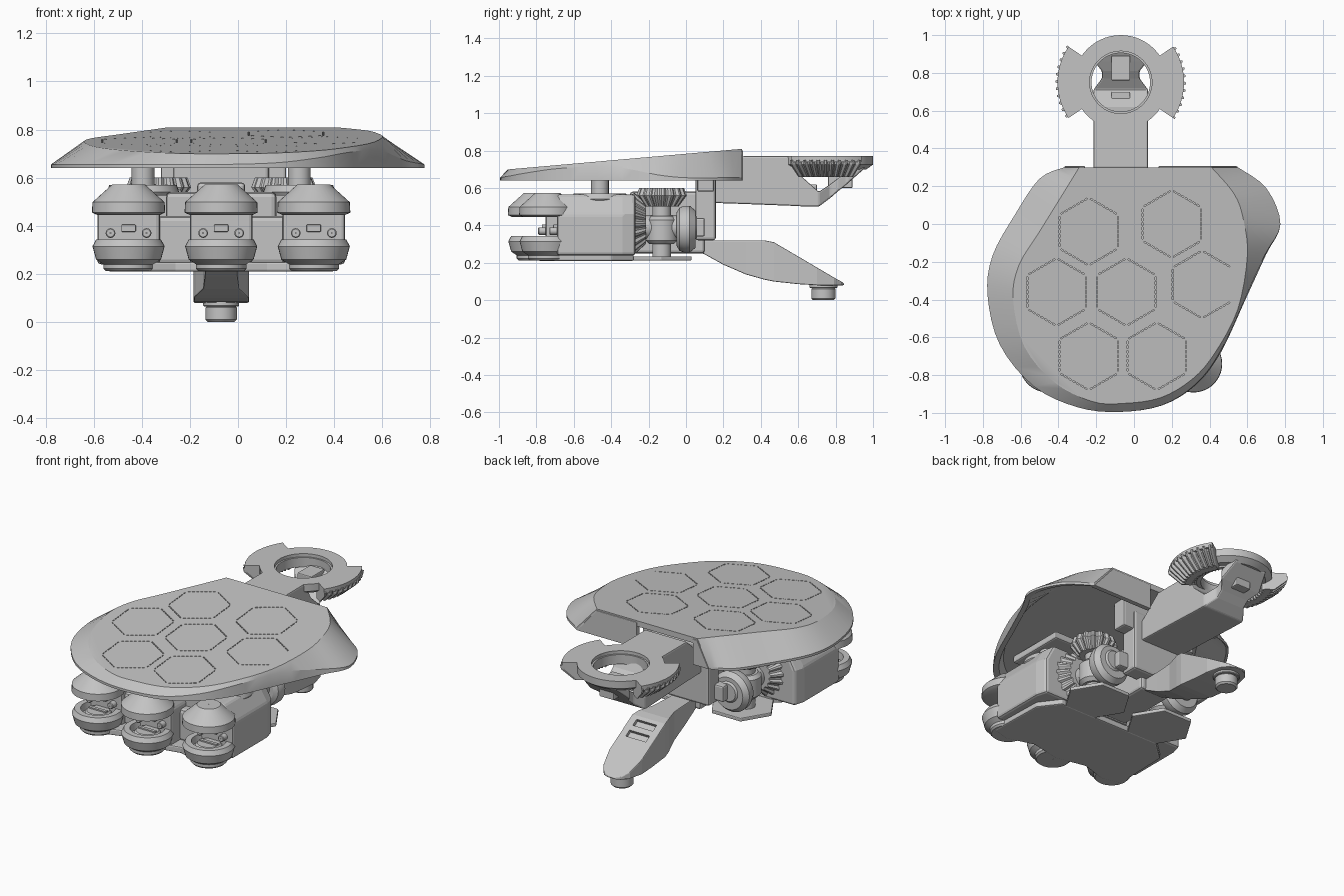
import bpy, bmesh, math
from mathutils import Vector, Matrix

cube = bpy.data.objects.get("Cube")
if cube:
    bpy.data.objects.remove(cube, do_unlink=True)

GREY = (0.55, 0.55, 0.55, 1)
mat = bpy.data.materials.new("machine_grey")
mat.use_nodes = True
mat.diffuse_color = GREY
mat.node_tree.nodes["Principled BSDF"].inputs["Base Color"].default_value = GREY
MID = -0.07  # centre line of the mechanism


def finish(name, bm, bevel=0, smooth=False):
    bmesh.ops.recalc_face_normals(bm, faces=bm.faces)
    mesh = bpy.data.meshes.new(name)
    bm.to_mesh(mesh)
    bm.free()
    mesh.materials.append(mat)
    ob = bpy.data.objects.new(name, mesh)
    bpy.context.collection.objects.link(ob)
    if bevel:
        mod = ob.modifiers.new("edge", 'BEVEL')
        mod.width, mod.segments, mod.limit_method = bevel, 2, 'ANGLE'
    if smooth:
        bpy.ops.object.select_all(action='DESELECT')
        ob.select_set(True)
        bpy.context.view_layer.objects.active = ob
        bpy.ops.object.shade_smooth_by_angle(angle=math.radians(30))
    return ob


def loft(name, rings, bevel=0):
    """Skin a list of equal rings and cap both ends."""
    bm = bmesh.new()
    vs = [[bm.verts.new(p) for p in ring] for ring in rings]
    n = len(vs[0])
    for a, b in zip(vs, vs[1:]):
        for i in range(n):
            j = (i + 1) % n
            bm.faces.new((a[i], a[j], b[j], b[i]))
    bm.faces.new(vs[0])
    bm.faces.new(vs[-1])
    return finish(name, bm, bevel)


def box(name, x, y, z, bevel=0.01):
    return loft(name, [[(x[0], y[0], k), (x[1], y[0], k), (x[1], y[1], k), (x[0], y[1], k)] for k in z], bevel)


def plate(name, pts, z0, z1, bevel=0.008):
    return loft(name, [[(x, y, z) for x, y in pts] for z in (z0, z1)], bevel)


def limb(name, stations, bevel=0.012):
    """Box-section limb along y: (y, half width, top, bottom)."""
    return loft(name, [[(MID - w, y, b), (MID + w, y, b), (MID + w, y, t), (MID - w, y, t)]
                       for y, w, t, b in stations], bevel)


def turn(name, profile, loc, axis='Z', n=40, teeth=1.0, arc=None):
    """Spin a closed (radius, height) profile, optionally with teeth or over an arc."""
    bm = bmesh.new()
    a0, a1 = arc or (0, math.tau)
    cols = []
    for i in range(n + (1 if arc else 0)):
        a = a0 + (a1 - a0) * i / n
        k = teeth if i % 4 > 1 else 1
        cols.append([bm.verts.new((r * k * math.cos(a), r * k * math.sin(a), h)) for r, h in profile])
    m = len(profile)
    pairs = list(zip(cols, cols[1:])) + ([] if arc else [(cols[-1], cols[0])])
    for a, b in pairs:
        for i in range(m):
            j = (i + 1) % m
            bm.faces.new((a[i], a[j], b[j], b[i]))
    if arc:
        bm.faces.new(cols[0])
        bm.faces.new(cols[-1])
    rot = {'Z': Matrix(), 'Y': Matrix.Rotation(-math.pi / 2, 4, 'X')}[axis]
    bmesh.ops.transform(bm, matrix=Matrix.Translation(loc) @ rot, verts=bm.verts)
    return finish(name, bm, 0, teeth == 1.0)


def drum(name, r, h0, h1, loc, axis='Z', c=0.01):
    return turn(name, [(0.002, h0), (r - c, h0), (r, h0 + c), (r, h1 - c), (r - c, h1), (0.002, h1)], loc, axis)


def cut(ob, cutter):
    cutter.hide_render = True
    cutter.hide_set(True)
    mod = ob.modifiers.new("cut", 'BOOLEAN')
    mod.operation, mod.solver, mod.object = 'DIFFERENCE', 'EXACT', cutter


def top_z(y):
    return 0.783 + 0.088 * y


def spline(pts, steps=4):
    p = [Vector(q) for q in [pts[0]] + pts + [pts[-1]]]
    out = []
    for a, b, c, d in zip(p, p[1:], p[2:], p[3:]):
        for s in range(steps):
            t = s / steps
            out.append(b + (c - a) * (t / 2) + (2 * a - 5 * b + 4 * c - d) * (t * t / 2)
                       + (3 * b - a - 3 * c + d) * (t ** 3 / 2))
    return out + [p[-1]]


# Hollow shield: (rim x, rim y, crown x, crown y, crease rise)
STATIONS = [(-.37, .3, -.29, .3, 0), (-.5, .24, -.37, .17, 0), (-.63, .05, -.5, -.04, 0),
            (-.75, -.17, -.61, -.22, 0), (-.775, -.38, -.64, -.4, 0), (-.71, -.64, -.58, -.65, 0),
            (-.53, -.86, -.42, -.84, 0), (-.3, -.97, -.22, -.94, 0), (-.08, -.995, -.06, -.95, 0),
            (.15, -.96, .14, -.92, .005), (.33, -.85, .31, -.82, .02), (.46, -.68, .43, -.68, .035),
            (.59, -.4, .55, -.45, .04), (.7, -.16, .6, -.17, .01), (.775, 0, .58, .02, 0),
            (.7, .19, .53, .16, 0), (.55, .3, .41, .3, 0)]
bm = bmesh.new()
strips = []
for ox, oy, ix, iy, rise in spline(STATIONS):
    rim, crown = Vector((ox, oy, 0.64)), Vector((ix, iy, top_z(iy)))
    lip = Vector((ox, oy, 0.655)).lerp(crown, rise * 6) + Vector((0, 0, rise))
    under = Vector((ix * 0.97, iy * 0.97 + 0.009, top_z(iy) - 0.035))
    foot = Vector((ox * 0.965, oy * 0.965 + 0.01, 0.64))
    strips.append([bm.verts.new(v) for v in (rim, lip, crown, under, foot)])
for a, b in zip(strips, strips[1:]):
    for i, j in ((0, 1), (1, 2), (3, 4), (4, 0)):
        bm.faces.new((a[i], b[i], b[j], a[j]))
bm.faces.new([s[2] for s in strips])
bm.faces.new([s[3] for s in strips])
for s in (strips[0], strips[-1]):
    bm.faces.new(s)
bm.faces.new((strips[0][2], strips[-1][2], strips[-1][3], strips[0][3]))
shield = finish("shield", bm, 0, True)

# Rear walls of the shield, leaving a gap for the arm
for label, wall in (("left", [(.13, .64), (.55, .64), (.41, .8), (.13, .8)]),
                    ("right", [(-.37, .64), (-.26, .64), (-.26, .8), (-.29, .8)])):
    loft(label + "_rear_wall", [[(x, y, z) for x, z in wall] for y in (.275, .306)], 0.004)

# Broken-line hexagon grooves on the crown
bm = bmesh.new()
for cx, cy in ((-.24, -.04), (.2, 0), (-.41, -.36), (-.04, -.36), (.36, -.32), (-.24, -.7), (.12, -.7)):
    for k in range(6):
        a = math.radians(60 * k)
        for t in range(-3, 4):
            pos = Vector((cx, cy, 0)) + Matrix.Rotation(a, 3, 'Z') @ Vector((0.155, t * 0.024, 0))
            if pos.x > 0.5 or pos.x < -0.57:
                continue
            m = Matrix.Translation((pos.x, pos.y, top_z(pos.y))) @ Matrix.Rotation(a, 4, 'Z')
            bmesh.ops.create_cube(bm, size=1, matrix=m @ Matrix.Diagonal((0.006, 0.015, 0.03, 1)))
cut(shield, finish("groove_cutter", bm))

# Three finger sockets with conical caps, cups and slotted screws
for label, x, y in (("right", -.455, -.74), ("middle", MID, -.8), ("left", .315, -.74)):
    turn(label + "_cap", [(.002, .572), (.068, .572), (.15, .498), (.152, .455), (.13, .445), (.002, .445)], (x, y, 0))
    turn(label + "_cup", [(.002, .24), (.105, .24), (.135, .26), (.15, .315), (.135, .343), (.1, .343), (.095, .3), (.002, .3)],
         (x, y, 0))
    drum(label + "_screw", 0.075, 0.3, 0.33, (x, y, 0))
    box(label + "_screw_slot_bar", (x - .06, x + .06), (y - .01, y + .01), (.32, .338), 0)
    loft(label + "_socket_body", [[(x + w * s, k, z) for w, z in ((-1, .24), (1, .24), (1, .46), (.5, .565), (-.5, .565), (-1, .46))]
                                  for k, s in ((y + .05, .13), (-.34, .13), (-.27, .11))], 0.015)
    for s in (-1, 1):
        drum(label + "_guide_pin", 0.02, -.02, .06, (x + s * .075, y + .03, .37), 'Y', 0.004)
    box(label + "_key", (x - .03, x + .03), (y + .03, y + .07), (.375, .405), 0.004)
    drum(label + "_lobe", 0.105, 0.212, 0.25, (x, y, 0))
plate("base_plate", [(-.54, -.76), (-.42, -.79), (-.26, -.74), (-.07, -.78), (.12, -.74), (.29, -.79), (.4, -.76),
                     (.39, -.4), (.3, -.28), (-.4, -.28), (-.53, -.4)], 0.21, 0.25)
box("palm_block", (-.5, .36), (-.66, -.3), (.24, .44), 0.02)
box("palm_bridge", (-.3, .16), (-.6, -.25), (.42, .54), 0.02)

# Spine, wrist and shield mounts
box("spine", (-.17, .03), (-.3, .1), (.25, .58), 0.015)
box("wrist_block", (-.27, .13), (.05, .16), (.32, .7), 0.015)
box("wrist_crown", (-.32, .2), (.06, .15), (.58, .76), 0.01)
box("shield_web", (-.45, .33), (-.68, -.3), (.645, .69), 0.01)
for side, label in ((-1, "right"), (1, "left")):
    x = MID + side * 0.325
    drum(label + "_mount_post", 0.047, .55, .72, (x, -.46, 0), 'Z', .004)
    turn(label + "_mount_flange", [(.002, .525), (.14, .525), (.15, .54), (.14, .57), (.002, .57)], (x, -.46, 0))

# Bevel-gear differentials either side of the spine, on hexagonal feet
for side in (-1, 1):
    x = MID + side * 0.26
    turn("crown_gear", [(.03, .6), (.12, .6), (.135, .56), (.09, .5), (.03, .5)], (x, -.13, 0), 'Z', 64, .9)
    turn("front_gear", [(.03, -.3), (.15, -.3), (.165, -.275), (.11, -.215), (.03, -.215)], (x, 0, .41), 'Y', 72, .9)
    turn("rear_wheel", [(.002, -.05), (.09, -.05), (.115, -.035), (.125, -.01), (.125, .02), (.1, .05), (.002, .05)],
         (x, 0, .38), 'Y')
    drum("cross_shaft", 0.065, -.3, .06, (x, 0, .39), 'Y')
    drum("upright_shaft", 0.05, .22, .6, (x, -.13, 0))
    drum("hub", 0.085, .3, .45, (x, -.13, 0), 'Z', 0.02)
    box("axle_bracket", (min(x, MID), max(x, MID)), (.03, .1), (.34, .44))
    foot = [(MID + side * .23 + .2 * math.cos(k * math.pi / 3), -.135 + .19 * math.sin(k * math.pi / 3)) for k in range(6)]
    plate("hex_foot", foot, 0.212, 0.235, 0.005)

# Upper arm with open ring and toothed sectors
limb("arm", [(.15, .145, .64, .52), (.3, .145, .77, .515), (.56, .145, .77, .505), (.62, .145, .66, .502),
             (.71, .145, .58, .5), (.77, .1, .62, .545), (.81, .1, .65, .58), (.86, .14, .68, .62), (.955, .11, .735, .705)], 0.008)
ring_at = (MID, 0.75, 0)
turn("ring", [(.165, .77), (.25, .77), (.25, .725), (.215, .7), (.165, .7)], ring_at, n=56)
turn("ring_lip", [(.155, .75), (.18, .75), (.18, .69), (.155, .69)], ring_at, n=56)
for a in (0, math.pi):
    span = (a - 0.6, a + 0.6)
    turn("sector_rim", [(.23, .77), (.335, .77), (.335, .74), (.23, .74)], ring_at, n=20, arc=span)
    turn("sector_teeth", [(.21, .75), (.345, .75), (.34, .725), (.265, .66), (.21, .66)], ring_at, n=42, teeth=.93, arc=span)
box("ring_pin_block", (MID - .05, MID + .05), (.76, .89), (.6, .71), 0.006)
box("ring_tab", (MID - .05, MID + .05), (.64, .7), (.56, .62), 0.006)

# Thumb with slotted back and round tip
thumb = limb("thumb", [(0, .06, .32, .285), (.1, .065, .32, .245), (.2, .068, .32, .19), (.32, .075, .32, .138),
                       (.42, .105, .32, .11), (.47, .115, .31, .1), (.6, .115, .234, .086), (.7, .115, .175, .08),
                       (.79, .092, .122, .08), (.83, .06, .1, .08), (.845, .025, .09, .08)])
bm = bmesh.new()
for y in (.51, .58):
    place = Matrix.Translation((MID, y, .31 - (y - .47) * .587)) @ Matrix.Rotation(-.53, 4, 'X')
    bmesh.ops.create_cube(bm, size=1, matrix=place @ Matrix.Diagonal((.14, .045, .04, 1)))
cut(thumb, finish("thumb_slot_cutter", bm))
drum("thumb_tip", 0.065, 0, 0.07, (MID, .735, 0))
drum("thumb_tip_collar", 0.075, 0.065, 0.09, (MID, .735, 0), 'Z', 0.004)
